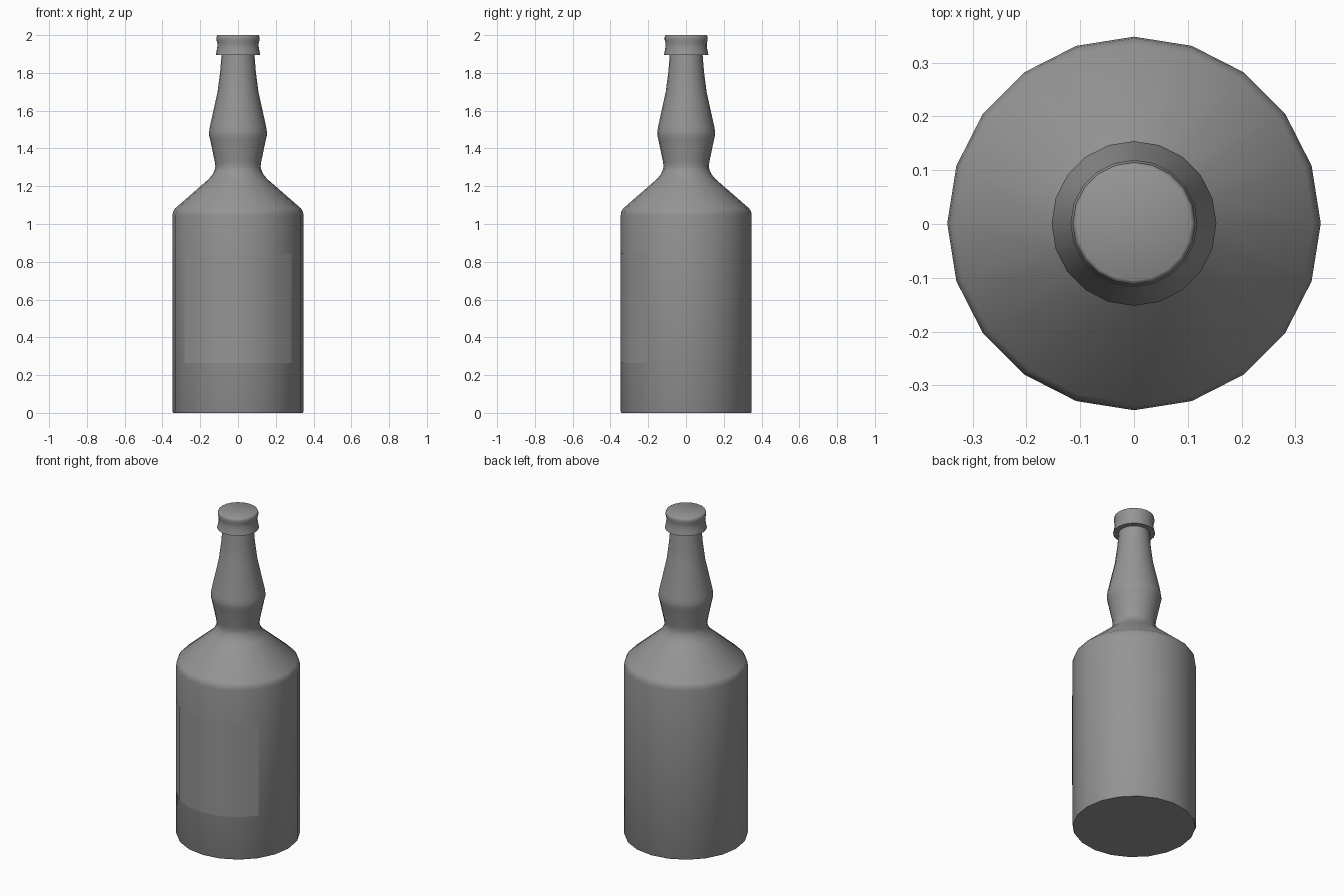
import bpy, bmesh, math

if "Cube" in bpy.data.objects:
    bpy.data.objects.remove(bpy.data.objects["Cube"])

SIDES = 20
CY = 0.001  # the body sits slightly back so label and body are centred together

dark = bpy.data.materials.new("dark_grey")
dark.diffuse_color = (0.3, 0.3, 0.3, 1)
dark.use_nodes = True
dark.node_tree.nodes["Principled BSDF"].inputs["Base Color"].default_value = dark.diffuse_color


def finish(name, bm, angle):
    mesh = bpy.data.meshes.new(name)
    bm.to_mesh(mesh)
    bm.free()
    mesh.materials.append(dark)
    ob = bpy.data.objects.new(name, mesh)
    bpy.context.collection.objects.link(ob)
    bpy.ops.object.select_all(action='DESELECT')
    ob.select_set(True)
    bpy.context.view_layer.objects.active = ob
    bpy.ops.object.shade_smooth_by_angle(angle=math.radians(angle))
    return ob


def point(r, z, i):
    a = 2 * math.pi * i / SIDES - math.pi / 2
    return (r * math.cos(a), CY + r * math.sin(a), z)


def lathe(name, profile, angle):
    bm = bmesh.new()
    rings = [[bm.verts.new(point(r, z, i)) for i in range(SIDES)] for r, z in profile]
    for lo, hi in zip(rings, rings[1:]):
        for i in range(SIDES):
            j = (i + 1) % SIDES
            bm.faces.new((lo[i], lo[j], hi[j], hi[i]))
    bm.faces.new(rings[0][::-1])
    bm.faces.new(rings[-1])
    return finish(name, bm, angle)


# Bottle: straight body, sloping shoulder, bulged neck
lathe("bottle", [
    (0.343, 0.0), (0.347, 0.008), (0.347, 1.045), (0.344, 1.065), (0.334, 1.082),
    (0.155, 1.238), (0.135, 1.262), (0.123, 1.288), (0.120, 1.305), (0.123, 1.33),
    (0.147, 1.445), (0.153, 1.47), (0.153, 1.487), (0.149, 1.515),
    (0.108, 1.70), (0.094, 1.81), (0.086, 1.91),
], 50)

# Flared cap with a rounded top edge
lathe("cap", [
    (0.085, 1.895), (0.118, 1.895), (0.113, 1.917), (0.109, 1.943), (0.110, 1.96),
    (0.114, 1.975), (0.114, 1.988), (0.111, 1.997), (0.106, 2.0),
], 65)

# Thin wrapped label sheet on the front
bm = bmesh.new()
cols = [[bm.verts.new(point(0.349, z, i)) for z in (0.265, 0.843)] for i in range(-3, 4)]
for a, b in zip(cols, cols[1:]):
    bm.faces.new((a[0], b[0], b[1], a[1]))
finish("label", bm, 40)
